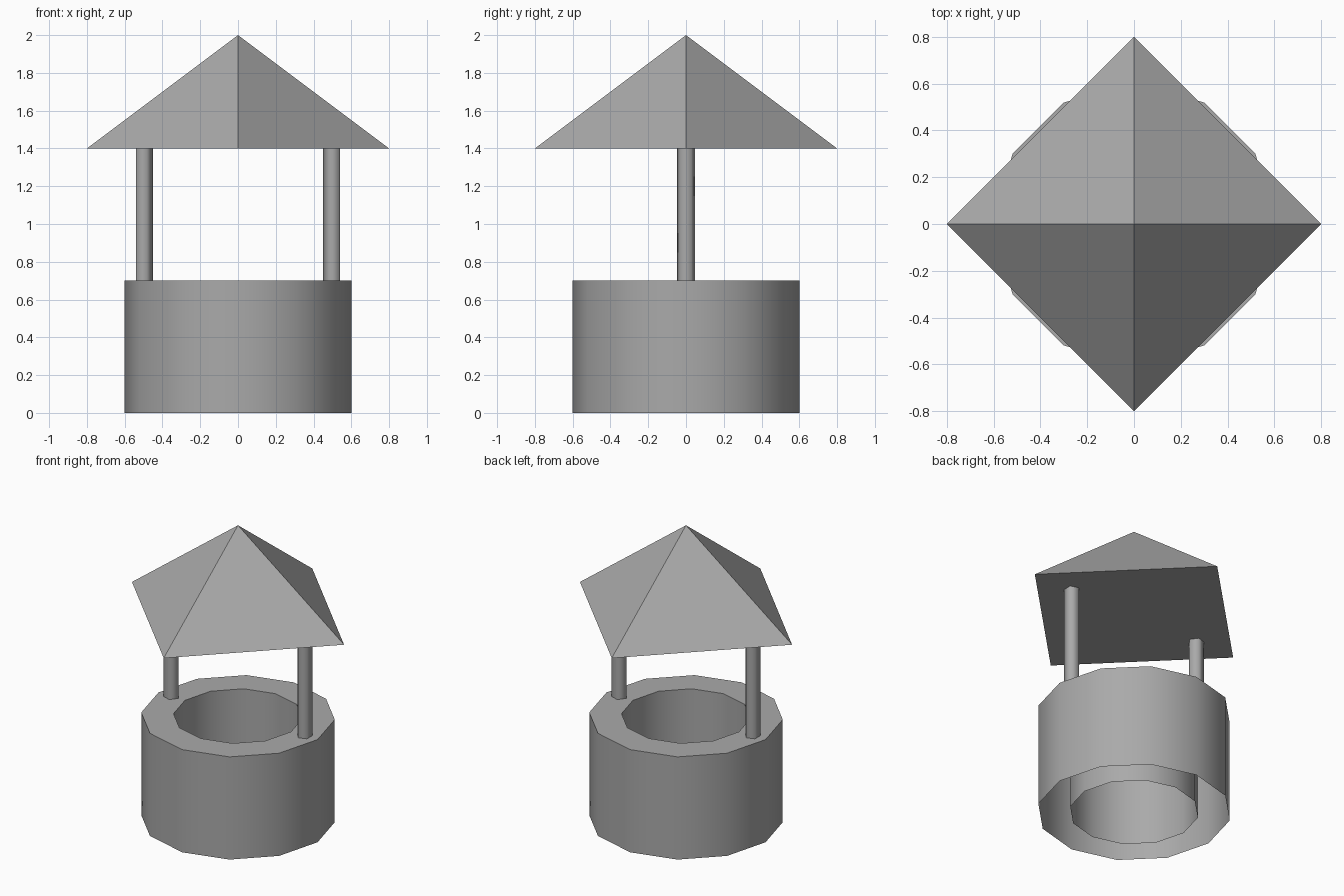
import bpy
import bmesh
from math import cos, sin, pi, radians

default = bpy.data.objects.get("Cube")
if default:
    bpy.data.objects.remove(default, do_unlink=True)

# One plain grey for every part
grey = bpy.data.materials.new("stone grey")
grey.use_nodes = True
colour = (0.4, 0.4, 0.4, 1)
grey.diffuse_color = colour
grey.node_tree.nodes["Principled BSDF"].inputs["Base Color"].default_value = colour


def ring(bm, radius, z, sides, centre_x=0, start=0):
    """Add a horizontal ring of vertices."""
    angles = [start + 2 * pi * i / sides for i in range(sides)]
    return [bm.verts.new((centre_x + radius * cos(a), radius * sin(a), z)) for a in angles]


def bridge(bm, a, b):
    """Join two equal rings with a band of quads."""
    n = len(a)
    for i in range(n):
        j = (i + 1) % n
        bm.faces.new((a[i], a[j], b[j], b[i]))


def finish(name, bm, smooth_angle=None):
    """Turn the bmesh into an object, smoothing edges below the angle."""
    mesh = bpy.data.meshes.new(name)
    bm.to_mesh(mesh)
    bm.free()
    mesh.materials.append(grey)
    if smooth_angle:
        mesh.polygons.foreach_set("use_smooth", [True] * len(mesh.polygons))
        mesh.set_sharp_from_angle(angle=radians(smooth_angle))
    obj = bpy.data.objects.new(name, mesh)
    bpy.context.collection.objects.link(obj)
    return obj


# Round wall: outer shell, flat rim and inner shell, open underneath
bm = bmesh.new()
profile = [(0.6, 0), (0.6, 0.7), (0.4, 0.7), (0.4, 0)]
rings = [ring(bm, r, z, 12) for r, z in profile]
for lower, upper in zip(rings, rings[1:]):
    bridge(bm, lower, upper)
finish("well_wall", bm, 40)

# Two five-sided posts, each with one corner towards the middle
for name, side in (("left_post", 1), ("right_post", -1)):
    bm = bmesh.new()
    start = pi if side > 0 else 0
    foot, head = [ring(bm, 0.05, z, 5, 0.5 * side, start) for z in (0.7, 1.4)]
    bridge(bm, foot, head)
    finish(name, bm, 80)

# Pyramid roof with its corners on the axes and a closed underside
bm = bmesh.new()
eaves = ring(bm, 0.8, 1.4, 4)
peak = bm.verts.new((0, 0, 2))
for i in range(4):
    bm.faces.new((eaves[i], eaves[(i + 1) % 4], peak))
bm.faces.new(eaves[::-1])
finish("roof", bm)
